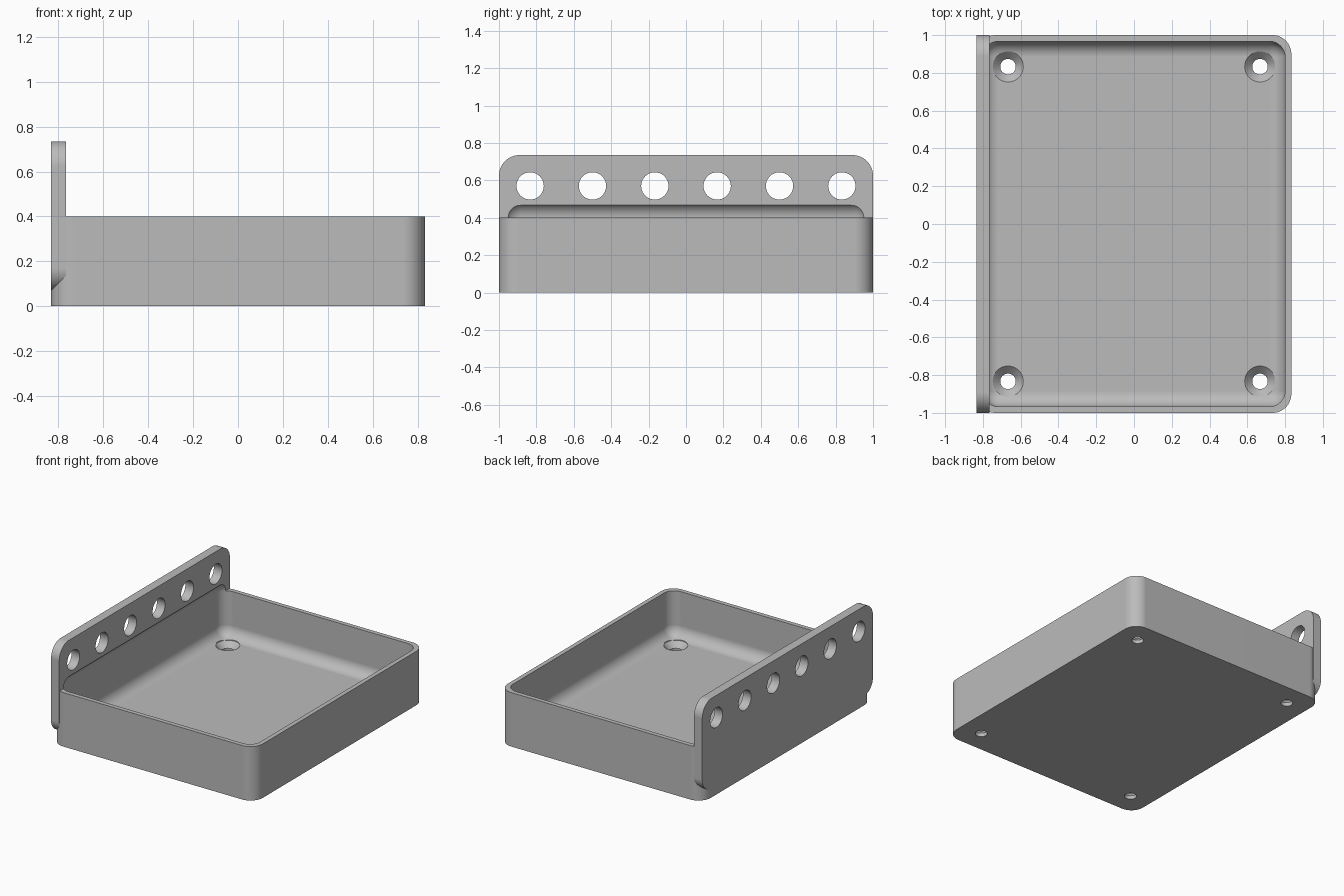
import bpy, bmesh, math
from mathutils import Matrix, Vector

# Main dimensions
HALF_X, HALF_Y, TRAY_H = 0.833, 1.0, 0.4
WALL, FLOOR, FILLET = 0.033, 0.067, 0.083
PLATE_T, PLATE_LOW, PLATE_TOP = 0.067, 0.07, 0.735

if "Cube" in bpy.data.objects:
    bpy.data.objects.remove(bpy.data.objects["Cube"], do_unlink=True)

grey = bpy.data.materials.new("mid_grey")
grey.use_nodes = True
grey.diffuse_color = (0.5, 0.5, 0.5, 1)
grey.node_tree.nodes["Principled BSDF"].inputs["Base Color"].default_value = (0.5, 0.5, 0.5, 1)


def finish(bm, name):
    bmesh.ops.recalc_face_normals(bm, faces=bm.faces)
    mesh = bpy.data.meshes.new(name)
    bm.to_mesh(mesh)
    bm.free()
    mesh.materials.append(grey)
    obj = bpy.data.objects.new(name, mesh)
    bpy.context.collection.objects.link(obj)
    return obj


def box(bm, low, high):
    low, high = Vector(low), Vector(high)
    size = high - low
    bmesh.ops.create_cube(bm, size=1, matrix=Matrix.Translation((low + high) / 2)
                          @ Matrix.Diagonal((*size, 1)))


def round_edges(bm, test, radius, segments=12):
    edges = [e for e in bm.edges if test(e)]
    bmesh.ops.bevel(bm, geom=edges, offset=radius, offset_type='OFFSET',
                    segments=segments, profile=0.5, affect='EDGES')


def along(edge, axis):
    d = edge.verts[0].co - edge.verts[1].co
    return abs(d[axis]) > 0.99 * d.length


def lathe(name, profile, matrix):
    bm = bmesh.new()
    verts = [bm.verts.new((r, 0, z)) for r, z in profile]
    edges = [bm.edges.new(pair) for pair in zip(verts, verts[1:])]
    bmesh.ops.spin(bm, geom=verts + edges, cent=(0, 0, 0), axis=(0, 0, 1),
                   angle=math.tau, steps=40)
    bmesh.ops.remove_doubles(bm, verts=bm.verts, dist=0.0001)
    bm.transform(matrix)
    return finish(bm, name)


def combine(target, tool, operation):
    mod = target.modifiers.new("join", 'BOOLEAN')
    mod.operation, mod.object, mod.solver = operation, tool, 'EXACT'
    bpy.context.view_layer.objects.active = target
    bpy.ops.object.modifier_apply(modifier=mod.name)
    bpy.data.objects.remove(tool, do_unlink=True)


# Tray block with rounded upright corners
bm = bmesh.new()
box(bm, (-HALF_X, -HALF_Y, 0), (HALF_X, HALF_Y, TRAY_H))
round_edges(bm, lambda e: along(e, 2), 0.1)
tray = finish(bm, "tray_with_mounting_plate")

# Mounting plate on the right side, rounded in its own plane
bm = bmesh.new()
box(bm, (-HALF_X, -HALF_Y, PLATE_LOW), (-HALF_X + PLATE_T, HALF_Y, PLATE_TOP))
for radius, upper in ((0.11, True), (0.1, False)):
    round_edges(bm, lambda e: along(e, 0) and abs(e.verts[0].co.y) > HALF_Y - 0.001
                and e.verts[0].co.z == (max if upper else min)(v.co.z for v in bm.verts), radius)
combine(tray, finish(bm, "mounting_plate"), 'UNION')

# Filleted cavity, which also bites a shallow groove into the plate
bm = bmesh.new()
box(bm, (WALL - HALF_X, WALL - HALF_Y, FLOOR), (HALF_X - WALL, HALF_Y - WALL, TRAY_H + FILLET))
round_edges(bm, lambda e: True, FILLET)
combine(tray, finish(bm, "cavity"), 'DIFFERENCE')

# Countersunk screw holes in the floor
screw = [(0, -0.05), (0.041, -0.05), (0.041, FLOOR - 0.04), (0.081, FLOOR), (0.081, 0.2), (0, 0.2)]
for x in (-0.667, 0.667):
    for y in (-0.833, 0.833):
        combine(tray, lathe("screw_hole", screw, Matrix.Translation((x, y, 0))), 'DIFFERENCE')

# Row of six round holes through the plate
bore = [(0, -0.1), (0.073, -0.1), (0.073, 0.1), (0, 0.1)]
for i in range(6):
    place = Matrix.Translation((-HALF_X + PLATE_T / 2, (i - 2.5) / 3, 0.57))
    combine(tray, lathe("plate_hole", bore, place @ Matrix.Rotation(math.pi / 2, 4, 'Y')), 'DIFFERENCE')

# Smooth fillets, crisp edges
bpy.ops.object.select_all(action='DESELECT')
tray.select_set(True)
bpy.context.view_layer.objects.active = tray
bpy.ops.object.shade_smooth_by_angle(angle=math.radians(25))
weighted = tray.modifiers.new("weighted_normals", 'WEIGHTED_NORMAL')
weighted.keep_sharp = True
